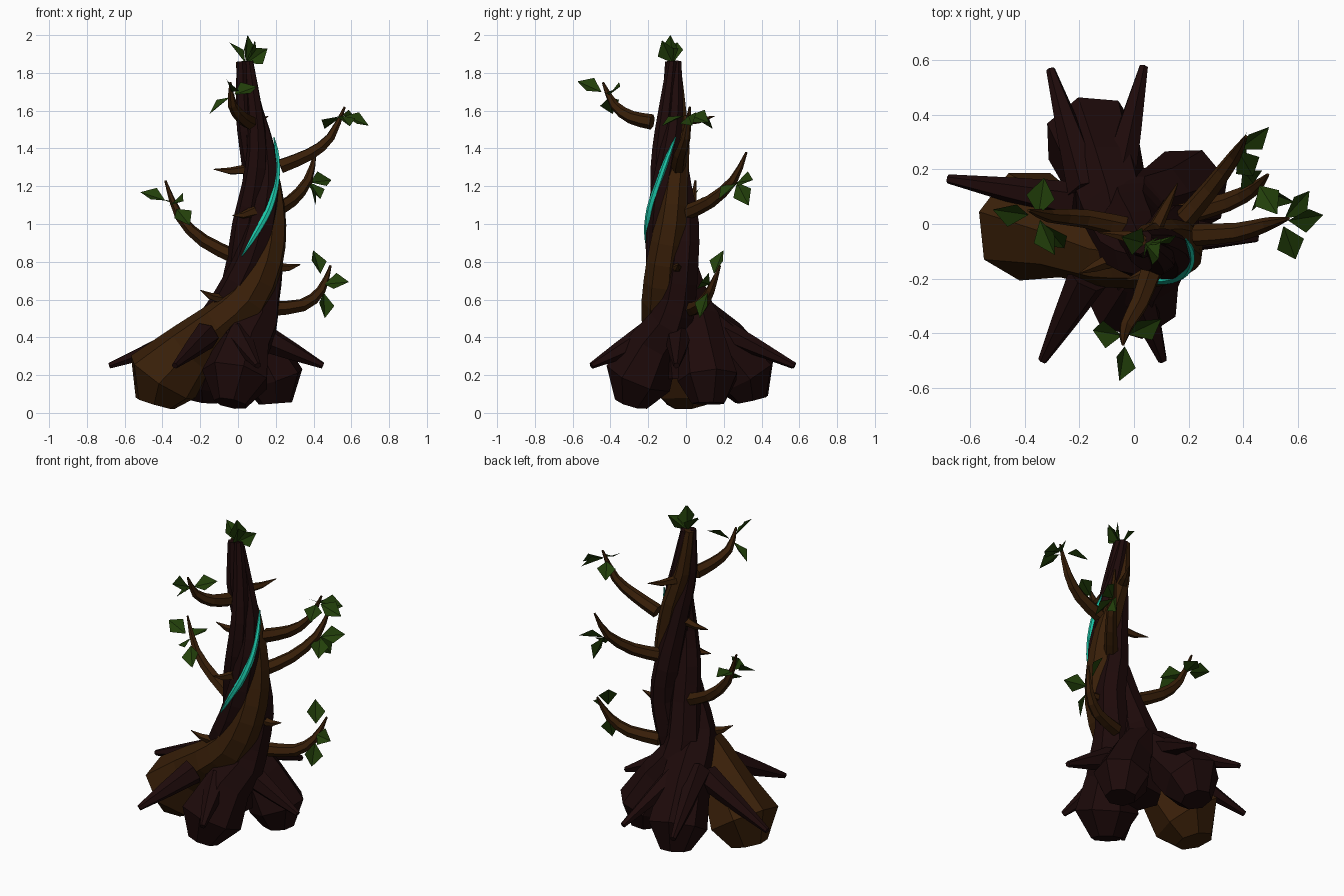
import bpy, bmesh, random
from math import sin, cos, pi, radians
from mathutils import Vector

random.seed(7)
default_cube = bpy.data.objects.get("Cube")
if default_cube:
    bpy.data.objects.remove(default_cube, do_unlink=True)


def make_material(name, color):
    material = bpy.data.materials.new(name)
    material.use_nodes = True
    material.diffuse_color = (*color, 1)
    shader = material.node_tree.nodes["Principled BSDF"]
    shader.inputs["Base Color"].default_value = (*color, 1)
    shader.inputs["Roughness"].default_value = 1
    shader.inputs["Specular IOR Level"].default_value = 0
    return material


dark_bark = make_material("dark_bark", (0.0125, 0.003, 0.003))
brown_bark = make_material("brown_bark", (0.04, 0.0135, 0.0025))
leaf_green = make_material("leaf_green", (0.016, 0.05, 0.003))
teal_glow = make_material("teal_glow", (0.012, 0.62, 0.43))


def finish(bm, name, material):
    bmesh.ops.recalc_face_normals(bm, faces=bm.faces)
    mesh = bpy.data.meshes.new(name)
    bm.to_mesh(mesh)
    bm.free()
    mesh.materials.append(material)
    obj = bpy.data.objects.new(name, mesh)
    bpy.context.collection.objects.link(obj)
    return obj


def smooth_path(points, steps):
    """Catmull-Rom samples through (x, y, z, radius) points."""
    pts = [Vector(p) for p in points]
    pts = [2 * pts[0] - pts[1]] + pts + [2 * pts[-1] - pts[-2]]
    result = []
    for a, b, c, d in zip(pts, pts[1:], pts[2:], pts[3:]):
        for i in range(steps):
            t = i / steps
            result.append(b + (c - a) * t / 2 + (a * 2 - b * 5 + c * 4 - d) * t * t / 2
                          + (b * 3 - a - c * 3 + d) * t ** 3 / 2)
    return result + [pts[-2]]


def tube(name, path, material, sides=7):
    """Tapered faceted tube through (x, y, z, radius) rings, closed at both ends."""
    centres = [Vector(p[:3]) for p in path]
    bm = bmesh.new()
    rings, side = [], Vector((0.3, 1, 0.2))
    for i, p in enumerate(path):
        axis = (centres[min(i + 1, len(path) - 1)] - centres[max(i - 1, 0)]).normalized()
        side = (side - axis * side.dot(axis)).normalized()
        other = axis.cross(side)
        ring = []
        for k in range(sides):
            a = 2 * pi * k / sides
            ring.append(bm.verts.new(centres[i] + (side * cos(a) + other * sin(a)) * max(p[3], 0.002)))
        rings.append(ring)
    for low, high in zip(rings, rings[1:]):
        for k in range(sides):
            j = (k + 1) % sides
            bm.faces.new((low[k], low[j], high[j], high[k]))
    bm.faces.new(rings[0])
    bm.faces.new(rings[-1])
    return finish(bm, name, material)


# Trunk levels: height, centre x, centre y, half width, twist angle
levels = [
    (1.86, 0.035, -0.07, 0.046, 145), (1.6, 0.065, -0.078, 0.076, 108),
    (1.4, 0.1, -0.08, 0.096, 68), (1.2, 0.115, -0.083, 0.114, 28),
    (1.0, 0.11, -0.067, 0.139, -10), (0.8, 0.095, -0.058, 0.157, -47),
    (0.6, 0.04, -0.04, 0.18, -82),
]

# Twisted trunk strands: angle, thickness, material, then a flaring root with a shallow blunt end
roots = {
    "brown_strand": (0, 0.62, brown_bark, [(-0.09, -0.11, 0.47, 0.125), (-0.25, -0.05, 0.34, 0.15),
                                           (-0.4, 0, 0.185, 0.21), (-0.44, 0.01, 0.05, 0.11)]),
    "front_strand": (80, 0.56, dark_bark, [(0.1, -0.08, 0.48, 0.12), (0.04, -0.16, 0.37, 0.14),
                                           (-0.01, -0.25, 0.19, 0.185), (-0.04, -0.29, 0.05, 0.09)]),
    "side_strand": (205, 0.56, dark_bark, [(0.0, 0.06, 0.48, 0.13), (0.1, 0.09, 0.36, 0.13),
                                           (0.19, 0.12, 0.18, 0.165), (0.2, 0.12, 0.05, 0.09)]),
    "back_strand": (290, 0.56, dark_bark, [(-0.07, 0.05, 0.48, 0.14), (-0.11, 0.18, 0.37, 0.15),
                                           (-0.16, 0.32, 0.2, 0.175), (-0.17, 0.35, 0.07, 0.09)]),
}
for name, (offset, thickness, material, root) in roots.items():
    path = []
    for z, x, y, half, twist in levels:
        a = radians(twist + offset)
        path.append((x + cos(a) * half * 0.47, y + sin(a) * half * 0.47, z, half * thickness))
    tube(name, smooth_path(path + root[:1], 2) + root[1:], material)
tube("trunk_core", [(x, y, z - 0.03, half * 0.6) for z, x, y, half, twist in levels]
     + [(-0.02, 0, 0.35, 0.17), (-0.02, 0, 0.18, 0.14)], dark_bark)

# Glowing vine wrapped on the trunk
vine = [(0.02, -0.2, 0.83, 0.003), (0.095, -0.205, 0.95, 0.017), (0.165, -0.19, 1.08, 0.019),
        (0.203, -0.145, 1.22, 0.017), (0.207, -0.095, 1.36, 0.013), (0.19, -0.055, 1.46, 0.003)]
tube("teal_vine", smooth_path(vine, 3), teal_glow, sides=6)

# Root spikes: base position, tip position
spikes = [
    ((-0.2, 0.08, 0.43), (-0.68, 0.165, 0.25)), ((-0.17, -0.2, 0.41), (-0.335, -0.5, 0.25)),
    ((0.0, -0.2, 0.41), (0.105, -0.5, 0.25)), ((0.13, -0.04, 0.4), (0.45, -0.05, 0.25)),
    ((-0.07, 0.12, 0.47), (0.035, 0.575, 0.25)), ((-0.17, 0.12, 0.47), (-0.305, 0.565, 0.25)),
]
for base, tip in spikes:
    middle = Vector(base).lerp(Vector(tip), 0.5)
    tube("root_spike", [(*base, 0.075), (*middle, 0.048), (*tip, 0.017)], dark_bark, sides=6)

# Curved branches
branches = {
    "upper_left_branch": [(0.225, -0.04, 1.305), (0.38, -0.03, 1.37), (0.49, 0, 1.46), (0.565, 0.02, 1.62)],
    "middle_left_branch": [(0.17, 0, 1.06), (0.28, 0.13, 1.12), (0.37, 0.25, 1.23), (0.41, 0.32, 1.38)],
    "lower_left_branch": [(0.16, 0.03, 0.55), (0.34, 0.08, 0.57), (0.44, 0.13, 0.65), (0.49, 0.18, 0.78)],
    "right_branch": [(0.0, -0.02, 0.82), (-0.18, 0.02, 0.91), (-0.31, 0.03, 1.04), (-0.385, 0.05, 1.23)],
    "front_branch": [(0.06, -0.18, 1.54), (0.02, -0.29, 1.565), (-0.03, -0.38, 1.63), (-0.04, -0.44, 1.75)],
}
for name, points in branches.items():
    radii = (0.041, 0.035, 0.025, 0.006)
    tube(name, smooth_path([(*p, r) for p, r in zip(points, radii)], 2), brown_bark, sides=6)

# Small thorns on the trunk
thorns = [
    ((0.06, -0.06, 1.29), (-0.13, -0.03, 1.29)), ((0.09, -0.17, 1.07), (-0.03, -0.205, 1.045)),
    ((0.2, -0.05, 0.77), (0.33, -0.04, 0.785)), ((0.07, -0.03, 1.55), (0.16, 0.15, 1.57)),
    ((-0.08, -0.13, 0.6), (-0.2, -0.18, 0.65)),
]
for base, tip in thorns:
    middle = Vector(base).lerp(Vector(tip), 0.55) - Vector((0, 0, 0.01))
    tube("thorn", [(*base, 0.03), (*middle, 0.019), (*tip, 0.002)], brown_bark, sides=5)


def leaf(centre, stem, facing, length=0.14):
    """Diamond leaf with a fold along its middle, pointing away from its stem."""
    centre = Vector(centre)
    along = (centre - Vector(stem)).normalized()
    tilt = Vector([f + random.uniform(-0.15, 0.15) for f in facing])
    across = along.cross(tilt).normalized()
    normal = across.cross(along)
    bm = bmesh.new()
    base = bm.verts.new(centre - along * length * 0.5)
    tip = bm.verts.new(centre + along * length * 0.5 - normal * 0.01)
    for sign in (-1, 1):
        edge = bm.verts.new(centre + across * sign * length * 0.38 + normal * 0.015)
        bm.faces.new((base, edge, tip))
    finish(bm, "leaf", leaf_green)


# Leaf clusters: stem position, facing direction, leaf centres
clusters = [
    ((0.54, 0.01, 1.58), (0.4, -0.5, 0.8),
     [(0.6, 0.07, 1.56), (0.57, -0.07, 1.55), (0.63, 0.02, 1.55), (0.49, 0.09, 1.54)]),
    ((0.38, 0.27, 1.22), (0.5, -0.5, 0.7), [(0.44, 0.31, 1.23), (0.4, 0.3, 1.16), (0.41, 0.22, 1.18)]),
    ((0.45, 0.13, 0.68), (0.6, -0.6, 0.5), [(0.42, 0.17, 0.8), (0.52, 0.1, 0.69), (0.46, 0.09, 0.57)]),
    ((-0.35, 0.03, 1.11), (-0.2, -0.5, 0.8),
     [(-0.45, 0.04, 1.15), (-0.32, -0.05, 1.12), (-0.29, -0.05, 1.04), (-0.34, 0.1, 1.12)]),
    ((-0.03, -0.41, 1.68), (0.6, -0.2, 0.7), [(-0.1, -0.4, 1.63), (0.04, -0.38, 1.71), (-0.04, -0.51, 1.73)]),
    ((0.04, -0.07, 1.85), (0.7, -0.4, 0.5),
     [(0.05, -0.08, 1.93), (0.1, -0.06, 1.89), (0, -0.06, 1.91), (0.07, -0.1, 1.91)]),
]
for stem, facing, centres in clusters:
    for centre in centres:
        leaf(centre, stem, facing)
